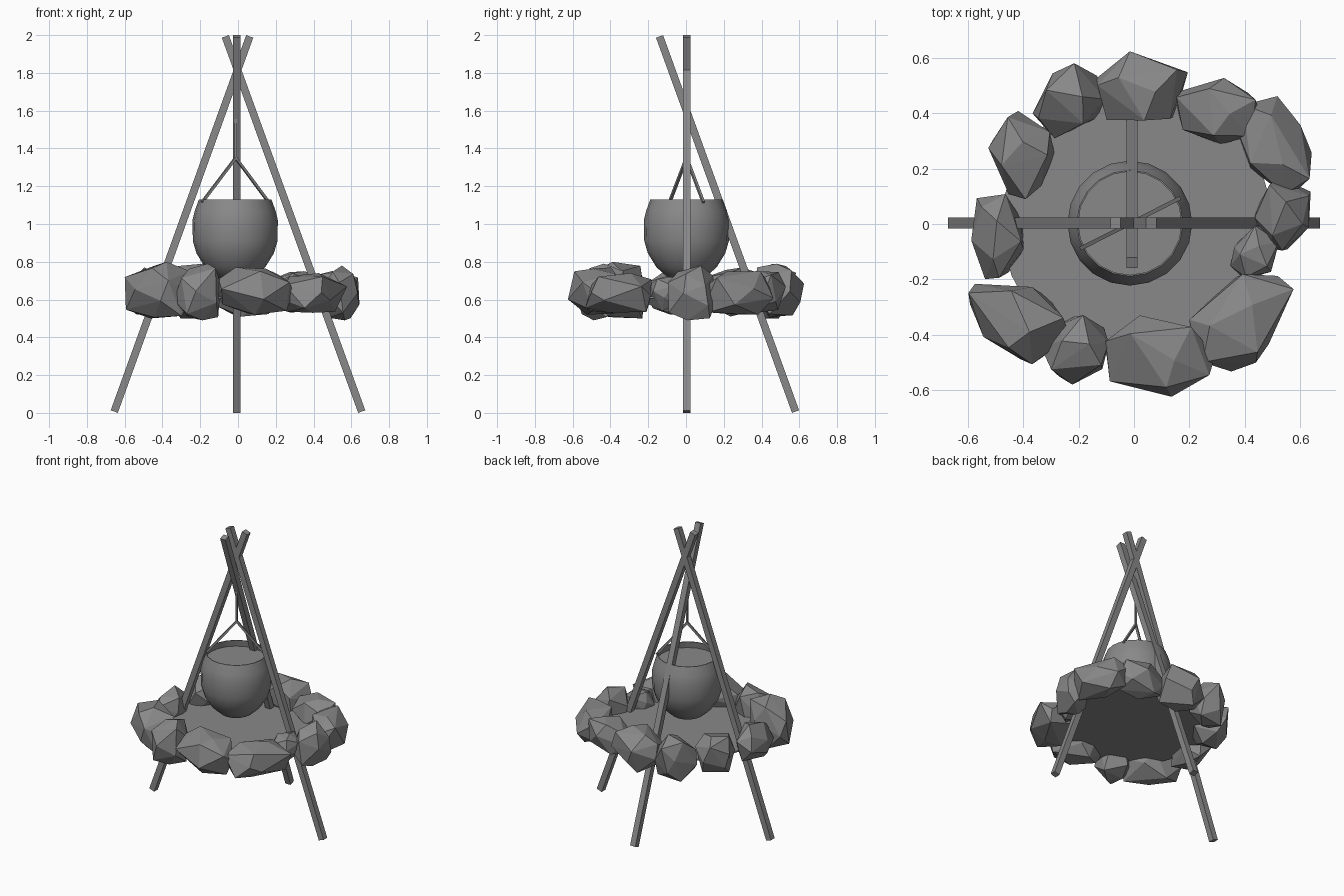
import bpy, bmesh, math, random
from mathutils import Vector, Matrix

if "Cube" in bpy.data.objects:
    bpy.data.objects.remove(bpy.data.objects["Cube"])

random.seed(7)


def finish(name, bm, smooth=False):
    bmesh.ops.recalc_face_normals(bm, faces=bm.faces[:])
    mesh = bpy.data.meshes.new(name)
    bm.to_mesh(mesh)
    bm.free()
    obj = bpy.data.objects.new(name, mesh)
    obj.data.materials.append(dark)
    bpy.context.collection.objects.link(obj)
    if smooth:
        bpy.ops.object.select_all(action='DESELECT')
        obj.select_set(True)
        bpy.context.view_layer.objects.active = obj
        bpy.ops.object.shade_smooth_by_angle(angle=math.radians(40))
    return obj


def bar(name, a, b, size):
    """Square bar running from a to b."""
    a, b = Vector(a), Vector(b)
    d = (b - a).normalized()
    u = d.cross(Vector((0, 0, 1)))
    u = u.normalized() if u.length > 1e-4 else Vector((1, 0, 0))
    v = d.cross(u)
    rot = Matrix((u, v, d)).transposed().to_4x4()
    bm = bmesh.new()
    bmesh.ops.create_cube(bm, size=1, matrix=Matrix.Translation((a + b) / 2) @ rot
                          @ Matrix.Diagonal((size, size, (b - a).length, 1)))
    return finish(name, bm)


def rock(name, x, y, half_len, half_wid, angle, z0, z1, count=16):
    """Chunky convex stone: hull of jittered points on a boxy sphere."""
    pts = []
    for i in range(count):
        h = 1 - 2 * (i + 0.5) / count
        t = i * 2.39996 + random.uniform(-0.35, 0.35)
        r = math.sqrt(1 - h * h)
        p = Vector((r * math.cos(t), r * math.sin(t), h))
        p /= max(abs(c) for c in p) ** 0.4
        pts.append(p * random.uniform(0.88, 1.08))
    lo = [min(p[k] for p in pts) for k in range(3)]
    hi = [max(p[k] for p in pts) for k in range(3)]
    half = (half_len, half_wid, (z1 - z0) / 2)
    place = (Matrix.Translation((x, y, (z0 + z1) / 2))
             @ Matrix.Rotation(math.radians(angle), 4, 'Z'))
    bm = bmesh.new()
    for p in pts:
        q = Vector([((p[k] - lo[k]) / (hi[k] - lo[k]) * 2 - 1) * half[k] for k in range(3)])
        bm.verts.new(place @ q)
    bmesh.ops.convex_hull(bm, input=bm.verts[:])
    loose = [v for v in bm.verts if not v.link_faces]
    bmesh.ops.delete(bm, geom=loose, context='VERTS')
    return finish(name, bm)


# Dark grey shared by every part
dark = bpy.data.materials.new("dark_grey")
dark.diffuse_color = (0.25, 0.25, 0.25, 1)
dark.use_nodes = True
dark.node_tree.nodes["Principled BSDF"].inputs["Base Color"].default_value = dark.diffuse_color

# Tripod poles
bar("left_pole", (-0.655, 0.003, 0.007), (0.062, 0.003, 1.993), 0.04)
bar("right_pole", (0.655, 0.003, 0.007), (-0.067, 0.003, 1.993), 0.04)
bar("back_pole", (-0.007, 0.58, 0.007), (-0.007, -0.14, 1.993), 0.04)

# Cooking pot with its filled surface just below the rim
profile = [(0, 0.70), (0.05, 0.70), (0.105, 0.722), (0.16, 0.772), (0.205, 0.845),
           (0.224, 0.91), (0.226, 1.02), (0.214, 1.07), (0.192, 1.13),
           (0.187, 1.13), (0.195, 1.085), (0, 1.085)]
bm = bmesh.new()
verts = [bm.verts.new((r - 0.015, 0.003, z)) for r, z in profile]
edges = [bm.edges.new(pair) for pair in zip(verts, verts[1:])]
bmesh.ops.spin(bm, geom=verts + edges, cent=(-0.015, 0.003, 0), axis=(0, 0, 1),
               angle=math.tau, steps=20)
bmesh.ops.remove_doubles(bm, verts=bm.verts[:], dist=0.0005)
finish("pot", bm, smooth=True)

# Handle and hanging cord
apex = (-0.012, 0.003, 1.35)
bar("handle_left", (-0.19, -0.087, 1.115), apex, 0.014)
bar("handle_right", (0.163, 0.092, 1.115), apex, 0.014)
bar("hanging_cord", (-0.012, 0.003, 1.34), (-0.012, 0.003, 1.62), 0.012)

# Ash bed
bm = bmesh.new()
bmesh.ops.create_cone(bm, cap_ends=True, segments=32, radius1=0.49, radius2=0.49,
                      depth=0.01, matrix=Matrix.Translation((0.01, 0, 0.61)))
finish("ash_bed", bm)

# Ring of stones: x, y, half length, half width, angle, bottom, top
stones = [
    (0.03, 0.50, 0.165, 0.125, 0, 0.51, 0.79),
    (0.30, 0.415, 0.155, 0.115, -22, 0.53, 0.75),
    (0.51, 0.285, 0.18, 0.115, -65, 0.52, 0.75),
    (0.54, 0.035, 0.13, 0.10, 80, 0.49, 0.78),
    (0.44, -0.11, 0.10, 0.08, 60, 0.54, 0.72),
    (0.395, -0.35, 0.21, 0.14, 45, 0.53, 0.74),
    (0.09, -0.48, 0.20, 0.135, -10, 0.52, 0.77),
    (-0.205, -0.45, 0.12, 0.11, 30, 0.49, 0.79),
    (-0.425, -0.34, 0.195, 0.125, -35, 0.50, 0.80),
    (-0.495, -0.045, 0.15, 0.095, 95, 0.52, 0.77),
    (-0.41, 0.25, 0.155, 0.12, 80, 0.51, 0.77),
    (-0.24, 0.45, 0.135, 0.11, 30, 0.50, 0.79),
]
for i, s in enumerate(stones, 1):
    rock(f"stone_{i:02d}", *s)
